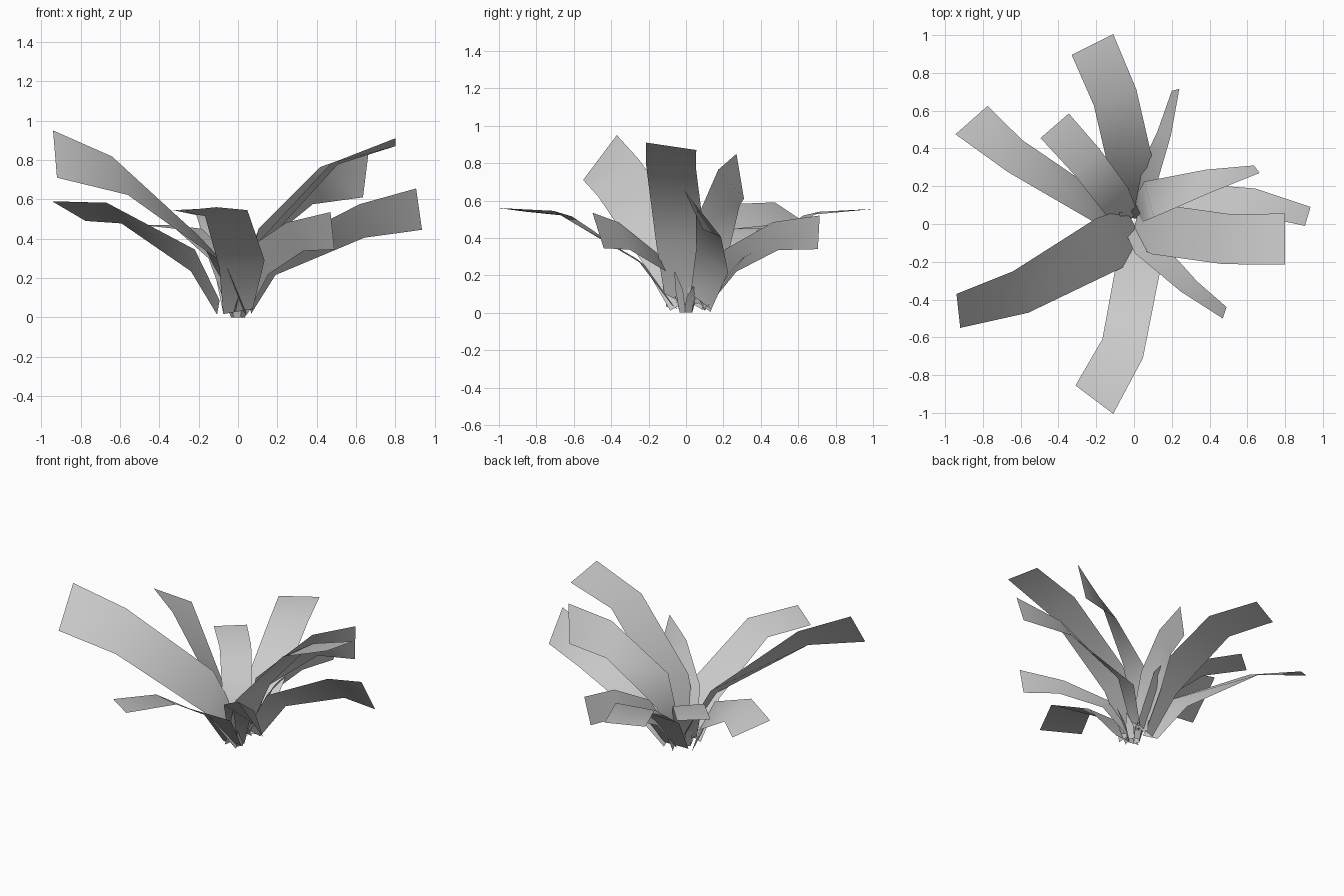
import bpy
import math
from mathutils import Vector

if "Cube" in bpy.data.objects:
    bpy.data.objects.remove(bpy.data.objects["Cube"])

HUNDREDTH = 0.01
ROOT_NARROWING = 0.65

# Single flat grey for every leaf
grey = bpy.data.materials.new("leaf_grey")
grey.use_nodes = True
shade = (0.6, 0.6, 0.6, 1.0)
grey.diffuse_color = shade
grey.node_tree.nodes["Principled BSDF"].inputs["Base Color"].default_value = shade


def ribbon(name, centres, spans):
    """Flat strip of quads following the centres, each cross-section spanned by a vector."""
    verts, faces = [], []
    for centre, span in zip(centres, spans):
        verts += [centre - span / 2, centre + span / 2]
    for i in range(len(centres) - 1):
        k = 2 * i
        faces.append((k, k + 1, k + 3, k + 2))
    mesh = bpy.data.meshes.new(name)
    mesh.from_pydata(verts, [], faces)
    mesh.materials.append(grey)
    for face in mesh.polygons:
        face.use_smooth = True
    leaf_object = bpy.data.objects.new(name, mesh)
    bpy.context.collection.objects.link(leaf_object)
    return leaf_object


def leaf(name, root, elbow, bend, tip, elbow_span, tip_span):
    """Arching leaf: root, elbow, bend and tip centres, width vectors in hundredths."""
    centres = [Vector(p) * HUNDREDTH for p in (root, elbow, bend, tip)]
    low, high = Vector(elbow_span) * HUNDREDTH, Vector(tip_span) * HUNDREDTH
    return ribbon(name, centres, [low * ROOT_NARROWING, low, (low + high) / 2, high])


# Long leaves to the front and back
leaf("front_leaf", root=(0, -6, 3), elbow=(2, -24, 27), bend=(-6, -66, 53),
     tip=(-21, -93, 55), elbow_span=(23, -5, 4), tip_span=(20, -15, 2))
leaf("back_leaf", root=(0, 10, 3), elbow=(-1, 28, 28), bend=(-10, 67, 53),
     tip=(-22, 95, 55), elbow_span=(23, 6, 3), tip_span=(22, 11, 1))

# Leaves on the right
leaf("right_tall_leaf", root=(0, 0, 6), elbow=(-13, -10, 34), bend=(-60, -36, 72),
     tip=(-93, -46, 83), elbow_span=(14, -26, -15), tip_span=(2, -18, -24))
leaf("right_back_leaf", root=(-10, 3, 5), elbow=(-23, 11, 29), bend=(-63, 36, 53),
     tip=(-86, 55, 54), elbow_span=(-2, 19, -11), tip_span=(17, 15, -10))
leaf("right_short_leaf", root=(-2, 2, 5), elbow=(-9, 12, 30), bend=(-25, 33, 45),
     tip=(-42, 52, 47), elbow_span=(12, 14, 0), tip_span=(15, 13, 0))

# Leaves on the left
leaf("left_tall_leaf", root=(0, -2, 4), elbow=(13, -3, 39), bend=(49, -8, 78),
     tip=(80, -8, 89), elbow_span=(7, 26, 3), tip_span=(0, 27, -4))
leaf("left_upright_leaf", root=(2, 7, 5), elbow=(8, 13, 38), bend=(40, 23, 67),
     tip=(65, 29, 73), elbow_span=(-5, 19, -14), tip_span=(-3, 4, -24))
leaf("left_low_leaf", root=(6, 8, 6), elbow=(18, 14, 28), bend=(63, 12, 49),
     tip=(92, 4, 55), elbow_span=(2, 17, -13), tip_span=(3, 10, -21))
leaf("left_front_leaf", root=(0, -2, 5), elbow=(8, -13, 27), bend=(29, -33, 41),
     tip=(48, -47, 44), elbow_span=(15, 5, -10), tip_span=(2, 6, -19))
leaf("left_back_leaf", root=(3, 8, 5), elbow=(7, 24, 28), bend=(16, 48, 41),
     tip=(22, 71, 43), elbow_span=(10, -6, 12), tip_span=(4, 1, 18))

# Ring of small pointed sprouts around the root
SPROUTS = 6
for i in range(SPROUTS):
    angle = math.tau * i / SPROUTS + 0.4
    outward = Vector((math.cos(angle), math.sin(angle), 0))
    sideways = Vector((-outward.y, outward.x, 0)) * 0.05
    height = 0.14 + 0.04 * (i % 3)
    middle = outward * 0.06 + Vector((0, 0, height * 0.55))
    point = outward * 0.1 + Vector((0, 0, height))
    ribbon(f"sprout_{i + 1}", [outward * 0.03, middle, point],
           [sideways * 0.8, sideways, sideways * 0.1])
